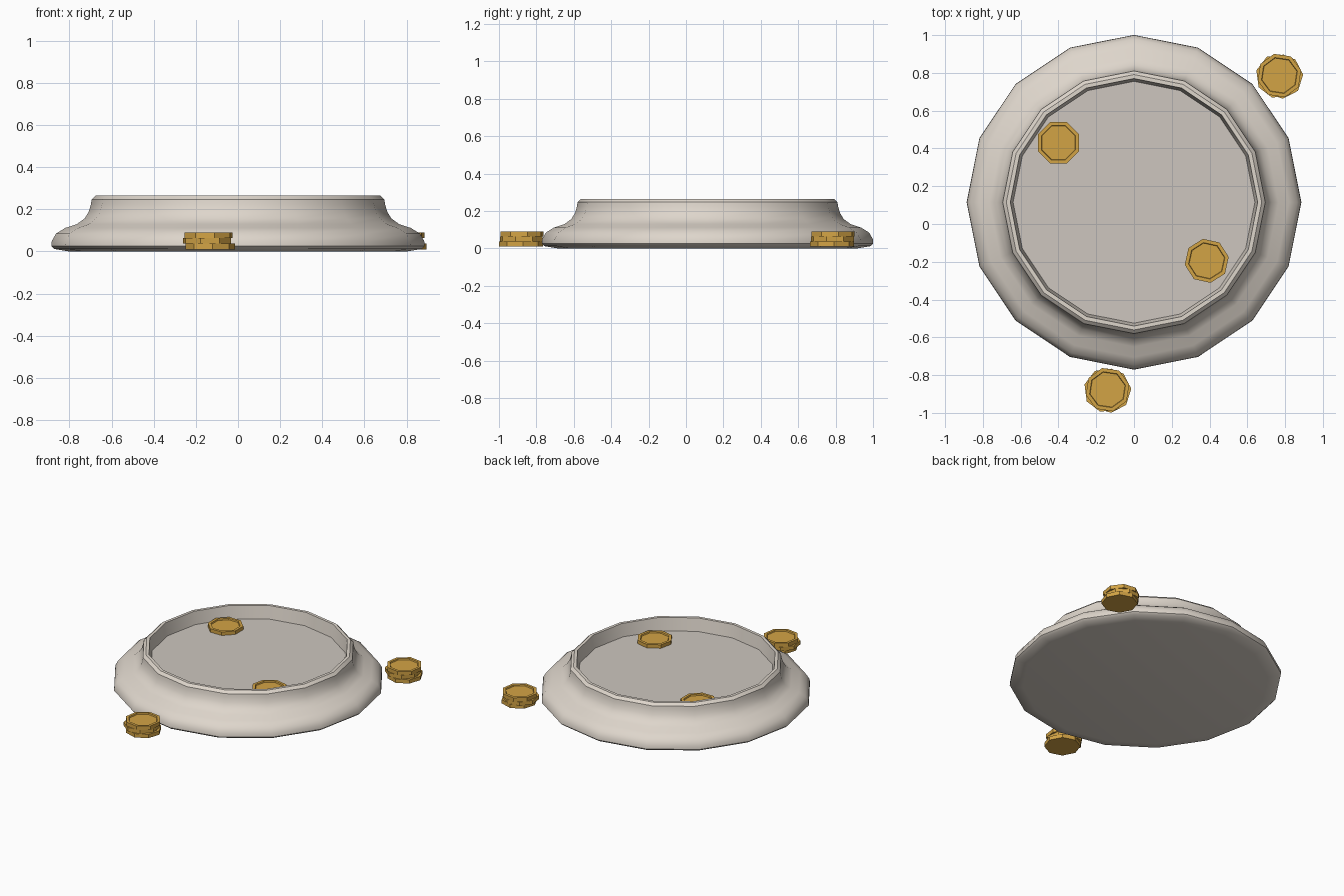
import bpy, bmesh, math

if "Cube" in bpy.data.objects:
    bpy.data.objects.remove(bpy.data.objects["Cube"])


def material(name, color):
    m = bpy.data.materials.new(name)
    m.diffuse_color = (*color, 1)
    m.use_nodes = True
    m.node_tree.nodes["Principled BSDF"].inputs["Base Color"].default_value = m.diffuse_color
    return m


stone = material("pale stone", (0.73, 0.67, 0.60))
floor_mat = material("grey basin floor", (0.61, 0.565, 0.52))
gold = material("gold", (0.65, 0.37, 0.06))


def lathe(name, profile, sides, mat, loc, turn=0.0, smooth=None):
    """Revolve (radius, z) points, capping the first and last ring."""
    bm = bmesh.new()
    rings = []
    for r, z in profile:
        rings.append([bm.verts.new((r * math.cos(turn + 2 * math.pi * i / sides),
                                    r * math.sin(turn + 2 * math.pi * i / sides), z))
                      for i in range(sides)])
    for a, b in zip(rings, rings[1:]):
        for i in range(sides):
            j = (i + 1) % sides
            bm.faces.new((a[i], a[j], b[j], b[i]))
    bm.faces.new(rings[0][::-1])
    bm.faces.new(rings[-1])
    bmesh.ops.recalc_face_normals(bm, faces=bm.faces)
    me = bpy.data.meshes.new(name)
    bm.to_mesh(me)
    bm.free()
    ob = bpy.data.objects.new(name, me)
    ob.location = loc
    me.materials.append(mat)
    bpy.context.collection.objects.link(ob)
    if smooth:
        bpy.ops.object.select_all(action='DESELECT')
        ob.select_set(True)
        bpy.context.view_layer.objects.active = ob
        bpy.ops.object.shade_smooth_by_angle(angle=math.radians(smooth))
    return ob


# Round stone basin with a bulging foot and raised rim
basin_profile = [(0.80, 0.0), (0.872, 0.012), (0.886, 0.025), (0.884, 0.05),
                 (0.864, 0.085), (0.82, 0.112), (0.765, 0.13), (0.728, 0.157),
                 (0.708, 0.19), (0.698, 0.225), (0.695, 0.247), (0.676, 0.265),
                 (0.655, 0.265), (0.640, 0.175)]
basin = lathe("basin", basin_profile, 16, stone, (0, 0.115, 0), smooth=35)
# The recessed floor is the only large face above the base
basin.data.materials.append(floor_mat)
for f in basin.data.polygons:
    if len(f.vertices) == 16 and f.center.z > 0.1:
        f.material_index = 1

# Octagonal coins with a recessed top
T = 0.027
coin_profile = [(0.118, 0), (0.118, T), (0.098, T), (0.095, T - 0.009)]


def coin(name, x, y, z, degrees):
    lathe(name, coin_profile, 8, gold, (x, y, z), math.radians(degrees))


coin("basin_coin_left", -0.40, 0.43, 0.173, 22.5)
coin("basin_coin_right", 0.385, -0.195, 0.173, 10)

# Two loose stacks of three coins
for label, x, y in (("front", -0.14, -0.88), ("back", 0.77, 0.783)):
    for k, (dx, dy, rot) in enumerate(((0.008, -0.002, 5), (-0.008, 0.0, 30), (0.0, 0.003, 14))):
        coin(f"{label}_stack_coin_{k + 1}", x + dx, y + dy, 0.01 + k * T, rot)
